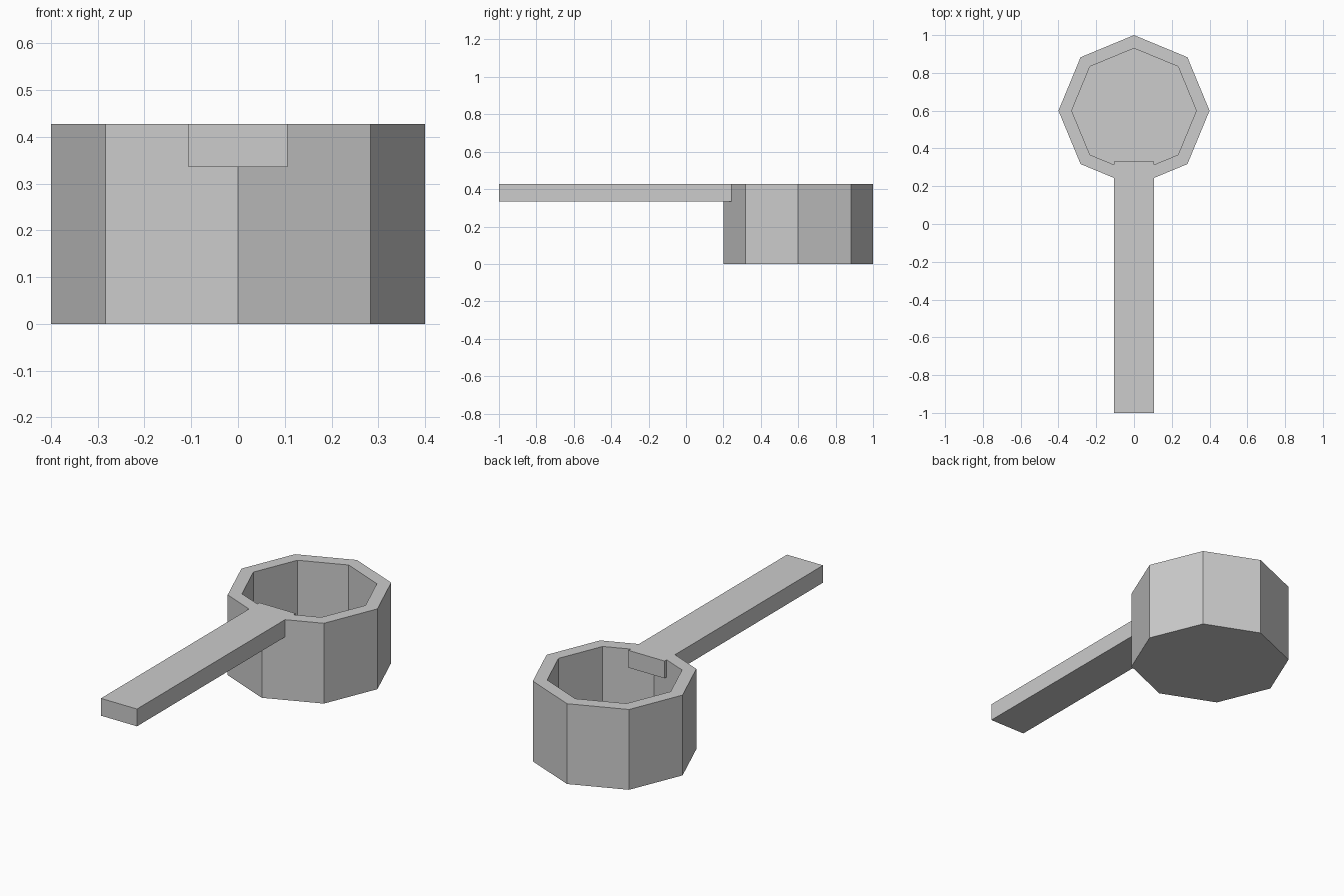
import bpy, bmesh
from math import cos, sin, pi

if "Cube" in bpy.data.objects:
    bpy.data.objects.remove(bpy.data.objects["Cube"], do_unlink=True)

HEIGHT = 0.427
FLOOR = 0.07
SIDES = 8
CUP_Y = 0.6

grey = bpy.data.materials.new("light_grey")
grey.use_nodes = True
colour = (0.604, 0.604, 0.604, 1)
grey.diffuse_color = colour
grey.node_tree.nodes["Principled BSDF"].inputs["Base Color"].default_value = colour


def finish(bm, name):
    bmesh.ops.recalc_face_normals(bm, faces=bm.faces[:])
    mesh = bpy.data.meshes.new(name)
    bm.to_mesh(mesh)
    bm.free()
    mesh.materials.append(grey)
    obj = bpy.data.objects.new(name, mesh)
    bpy.context.collection.objects.link(obj)
    return obj


# Eight-sided cup: outer wall, rim, inner wall and floor from one profile
bm = bmesh.new()
profile = [(0.4, 0), (0.4, HEIGHT), (0.33, HEIGHT), (0.33, FLOOR)]
rings = [[bm.verts.new((r * cos(2 * pi * i / SIDES),
                        CUP_Y + r * sin(2 * pi * i / SIDES), z))
          for i in range(SIDES)] for r, z in profile]
for low, high in zip(rings, rings[1:]):
    for i in range(SIDES):
        j = (i + 1) % SIDES
        bm.faces.new((low[i], low[j], high[j], high[i]))
bm.faces.new(rings[0])
bm.faces.new(rings[-1])
scoop = finish(bm, "scoop")

# Flat bar handle, flush with the rim and reaching just inside the cup
bm = bmesh.new()
bmesh.ops.create_cube(bm, size=1)
front, back, bottom = -1.0, 0.332, 0.335
bmesh.ops.scale(bm, vec=(0.212, back - front, HEIGHT - bottom), verts=bm.verts[:])
bmesh.ops.translate(bm, vec=(0, (front + back) / 2, (HEIGHT + bottom) / 2),
                    verts=bm.verts[:])
handle = finish(bm, "handle")

# Fuse the handle into the cup
fuse = scoop.modifiers.new("fuse_handle", 'BOOLEAN')
fuse.operation = 'UNION'
fuse.solver = 'EXACT'
fuse.object = handle
bpy.context.view_layer.objects.active = scoop
bpy.ops.object.modifier_apply(modifier=fuse.name)
bpy.data.objects.remove(handle, do_unlink=True)
